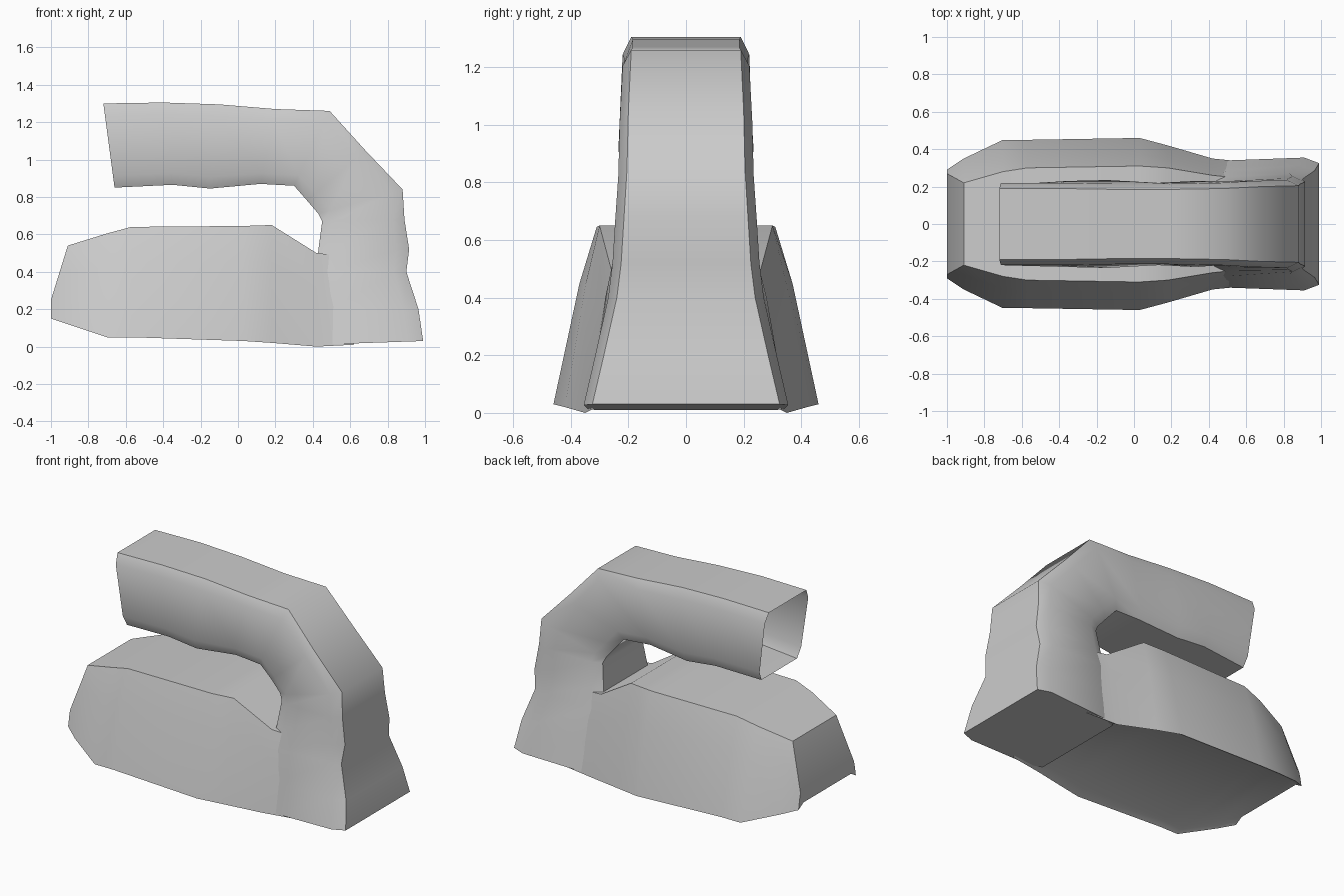
import bpy, bmesh, math
from mathutils import Vector

if "Cube" in bpy.data.objects:
    bpy.data.objects.remove(bpy.data.objects["Cube"], do_unlink=True)

grey = bpy.data.materials.new("plain grey")
grey.use_nodes = True
grey.diffuse_color = (0.6, 0.6, 0.6, 1)
grey.node_tree.nodes["Principled BSDF"].inputs["Base Color"].default_value = (0.6, 0.6, 0.6, 1)


def loft(name, rings, cap_start, cap_end, angle):
    """Skin a list of equal-length closed rings and shade the result smooth."""
    bm = bmesh.new()
    loops = [[bm.verts.new(p) for p in ring] for ring in rings]
    n = len(loops[0])
    for a, b in zip(loops, loops[1:]):
        for i in range(n):
            j = (i + 1) % n
            bm.faces.new((a[i], a[j], b[j], b[i]))
    if cap_start:
        bm.faces.new(loops[0])
    if cap_end:
        bm.faces.new(loops[-1])
    bmesh.ops.recalc_face_normals(bm, faces=bm.faces)
    mesh = bpy.data.meshes.new(name)
    bm.to_mesh(mesh)
    bm.free()
    mesh.materials.append(grey)
    obj = bpy.data.objects.new(name, mesh)
    bpy.context.collection.objects.link(obj)
    bpy.ops.object.select_all(action="DESELECT")
    obj.select_set(True)
    bpy.context.view_layer.objects.active = obj
    bpy.ops.object.shade_smooth_by_angle(angle=math.radians(angle))
    return obj


def body_ring(x, bottom, top, wide, narrow):
    """Tapered section with chamfered shoulders and a shallow recessed floor."""
    h = top - bottom
    half = [(wide - 0.05, bottom + 0.03), (wide, bottom),
            (narrow + (wide - narrow) * 0.4, bottom + h * 0.68), (narrow, top)]
    return ([Vector((x, y, z)) for y, z in half]
            + [Vector((x, -y, z)) for y, z in reversed(half)])


def arm_ring(outer, inner, w_out, w_in):
    """Chamfered box section spanning the outer and inner edge of the arm."""
    a, b = Vector((outer[0], 0, outer[1])), Vector((inner[0], 0, inner[1]))
    half = [(0, w_out - 0.03), (0.14, w_out), (0.86, w_in), (1, w_in - 0.03)]
    side = [(a.lerp(b, t), w) for t, w in half]
    return ([p + Vector((0, w, 0)) for p, w in side]
            + [p - Vector((0, w, 0)) for p, w in reversed(side)])


# Long base: x, bottom, top, half width below, half width above
base = [(-1, .15, .25, .29, .27), (-.91, .12, .54, .35, .22),
        (-.7, .05, .605, .45, .28), (-.57, .05, .64, .45, .3),
        (.03, .03, .645, .46, .31), (.18, .02, .65, .42, .3),
        (.42, 0, .5, .35, .26), (.62, .01, .48, .33, .24)]
loft("base", [body_ring(*r) for r in base], True, True, 50)

# Upright and overhanging arm, from the foot to the open end
arm = [((.99, .03), (.42, .01), .355, .34), ((.965, .2), (.42, .2), .315, .31),
       ((.9, .4), (.42, .4), .27, .28), ((.915, .52), (.43, .52), .255, .25),
       ((.89, .68), (.45, .67), .245, .23), ((.88, .84), (.43, .71), .235, .22),
       ((.68, 1.05), (.37, .78), .23, .22), ((.49, 1.26), (.3, .86), .22, .23),
       ((.2, 1.27), (.12, .87), .215, .22), ((-.1, 1.295), (-.15, .845), .215, .235),
       ((-.4, 1.305), (-.35, .865), .22, .23), ((-.72, 1.3), (-.66, .85), .22, .21)]
loft("arm", [arm_ring(*r) for r in arm], True, False, 60)
